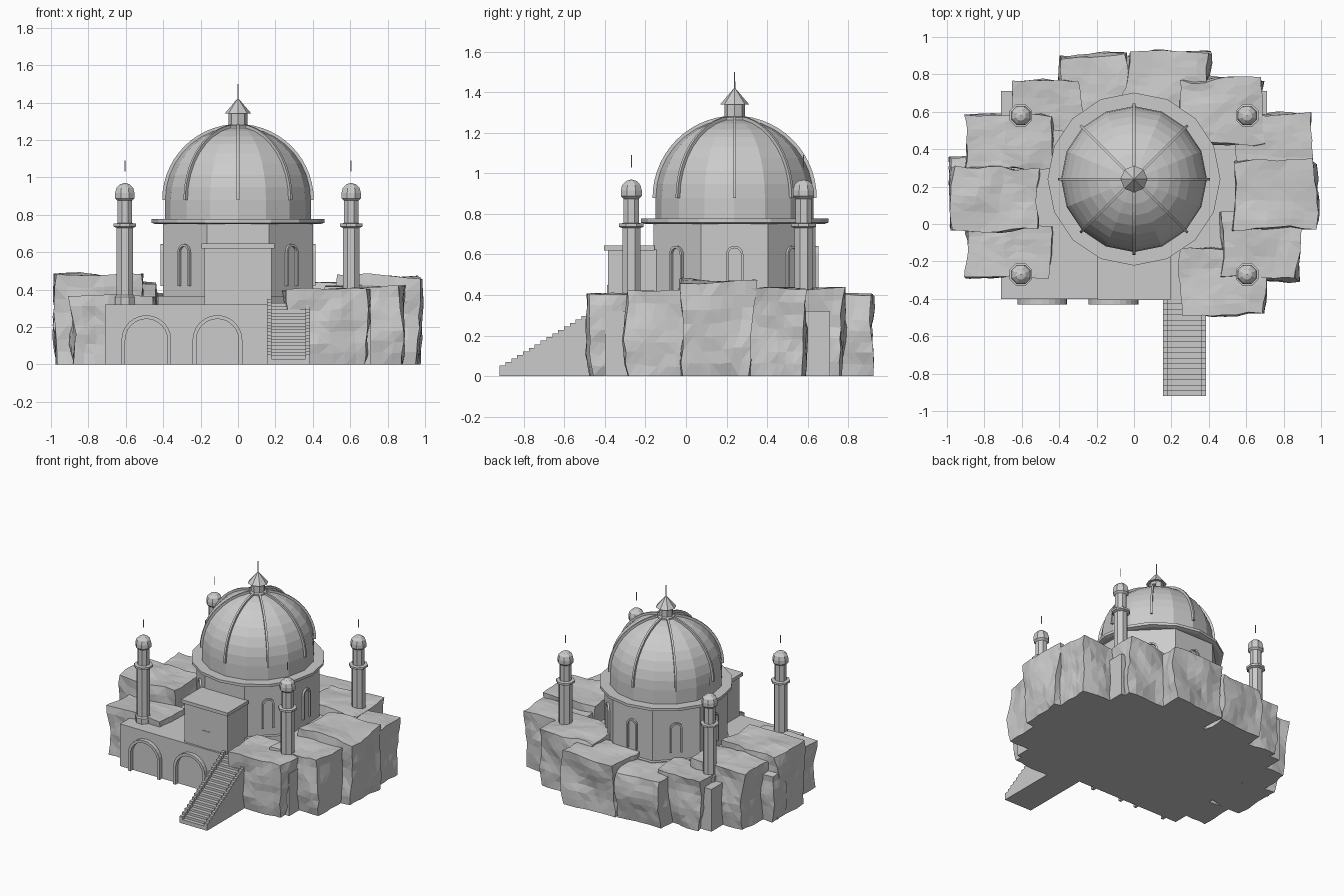
import bpy, bmesh
from math import sin, cos, pi, radians
from mathutils import Matrix, Vector, noise

if "Cube" in bpy.data.objects:
    bpy.data.objects.remove(bpy.data.objects["Cube"])

stone = bpy.data.materials.new("grey_stone")
stone.use_nodes = True
GREY = (0.6, 0.6, 0.6, 1)
stone.diffuse_color = GREY
stone.node_tree.nodes["Principled BSDF"].inputs["Base Color"].default_value = GREY


def finish(name, bm):
    bmesh.ops.recalc_face_normals(bm, faces=bm.faces)
    mesh = bpy.data.meshes.new(name)
    bm.to_mesh(mesh)
    bm.free()
    mesh.materials.append(stone)
    obj = bpy.data.objects.new(name, mesh)
    bpy.context.collection.objects.link(obj)
    return obj


def box(name, x0, x1, y0, y1, z0, z1):
    bm = bmesh.new()
    bmesh.ops.create_cube(bm, size=1)
    for v in bm.verts:
        v.co = Vector(((x0 + x1) / 2 + v.co.x * (x1 - x0),
                       (y0 + y1) / 2 + v.co.y * (y1 - y0),
                       (z0 + z1) / 2 + v.co.z * (z1 - z0)))
    return finish(name, bm)


def lathe(name, profile, sides, x, y, turn=0.0):
    """Revolve (radius, height) points around a vertical axis."""
    bm = bmesh.new()
    rings = []
    for r, z in profile:
        angles = [turn + 2 * pi * i / sides for i in range(sides)]
        rings.append([bm.verts.new((x + r * cos(a), y + r * sin(a), z)) for a in angles])
    for low, high in zip(rings, rings[1:]):
        for i in range(sides):
            j = (i + 1) % sides
            bm.faces.new((low[i], low[j], high[j], high[i]))
    bm.faces.new(rings[0])
    bm.faces.new(rings[-1])
    bmesh.ops.remove_doubles(bm, verts=bm.verts, dist=1e-5)
    return finish(name, bm)


def prism(name, outline, depth, matrix):
    """Extrude an outline in the local XZ plane along local Y."""
    bm = bmesh.new()
    face = bm.faces.new([bm.verts.new((u, -depth / 2, v)) for u, v in outline])
    out = bmesh.ops.extrude_face_region(bm, geom=[face])
    new = [g for g in out["geom"] if isinstance(g, bmesh.types.BMVert)]
    bmesh.ops.translate(bm, verts=new, vec=(0, depth, 0))
    bmesh.ops.transform(bm, matrix=matrix, verts=bm.verts)
    return finish(name, bm)


def spin(angle):
    return Matrix.Rotation(angle, 4, "Z")


def arch_line(r, spring, n=12):
    arc = [(-r * cos(pi * i / n), spring + r * sin(pi * i / n)) for i in range(n + 1)]
    return [(-r, 0)] + arc + [(r, 0)]


def arch_frame(name, r, thick, spring, depth, matrix):
    outline = arch_line(r, spring) + arch_line(r - thick, spring)[::-1]
    return prism(name, outline, depth, matrix)


def rock(name, x0, x1, y0, y1, top, seed):
    """Craggy block: a gridded cube pushed about by two scales of noise."""
    bm = bmesh.new()
    bmesh.ops.create_cube(bm, size=1)
    bmesh.ops.subdivide_edges(bm, edges=bm.edges, cuts=6, use_grid_fill=True)
    size = Vector((x1 - x0 - 0.02, y1 - y0 - 0.01, top - 0.01))
    mid = Vector(((x0 + x1) / 2, (y0 + y1) / 2, 0))
    for v in bm.verts:
        h = v.co.z + 0.5
        flare = 0.93 + 0.07 * min(1, h * 3)
        p = Vector((v.co.x * size.x * flare, v.co.y * size.y * flare, h * size.z))
        q = p + Vector((seed * 3.7, seed * 1.9, 0))
        shift = noise.noise_vector(q * 4) * 0.035 + noise.noise_vector(q * 11) * 0.014
        shift.z *= 0.6
        p += shift + mid
        p.z = 0 if h < 0.01 else max(p.z, 0.01)
        v.co = p
    bmesh.ops.triangulate(bm, faces=bm.faces)
    return finish(name, bm)


# Terrace with two blind arches
CY = 0.24
BASE = 0.32
box("terrace", -0.71, 0.71, -0.40, 0.71, 0, BASE)
for x in (-0.49, -0.11):
    arch_frame("terrace_arch", 0.133, 0.02, 0.13, 0.03,
               Matrix.Translation((x, -0.415, 0)))

# Octagonal hall, cornice and dome
eighth = pi / 8
lathe("hall_plinth", [(0.46, BASE), (0.46, 0.365)], 8, 0, CY, eighth)
lathe("hall", [(0.433, BASE), (0.433, 0.76)], 8, 0, CY, eighth)
lathe("cornice", [(0.44, 0.75), (0.462, 0.757), (0.462, 0.777)], 16, 0, CY)
R, SPRING = 0.39, 0.88
curve = [(R * cos(a), SPRING + R * sin(a)) for a in [pi / 2 * i / 9 for i in range(9)]]
lathe("dome", [(R, 0.77)] + curve + [(0, SPRING + R)], 16, 0, CY)

# Dome ribs
arcs = [pi / 2 * i / 14 for i in range(15)]
rib = [(0.405 * cos(a), SPRING + 0.405 * sin(a)) for a in arcs]
rib += [(0.375 * cos(a), SPRING + 0.375 * sin(a)) for a in reversed(arcs)]
for i in range(8):
    prism("dome_rib", rib, 0.014, Matrix.Translation((0, CY, 0)) @ spin(i * pi / 4))

# Lantern and spire
lathe("lantern", [(0.065, 1.26), (0.065, 1.275), (0.05, 1.28), (0.05, 1.34)], 8, 0, CY)
lathe("lantern_roof", [(0.072, 1.34), (0.004, 1.42)], 8, 0, CY)
lathe("spire", [(0.004, 1.41), (0.003, 1.50)], 6, 0, CY)

# Hall windows on every side but the porch
for i in range(8):
    if i == 0:
        continue
    place = Matrix.Translation((0, CY, 0)) @ spin(i * pi / 4)
    place = place @ Matrix.Translation((0, -0.403, 0.42))
    arch_frame("window_frame", 0.043, 0.012, 0.18, 0.022, place)

# Porch
box("porch", -0.18, 0.18, -0.385, -0.10, BASE, 0.625)
box("porch_roof", -0.195, 0.195, -0.405, -0.155, 0.62, 0.645)
box("porch_door", -0.035, 0.04, -0.389, -0.38, BASE, 0.45)


# Staircase with stepped side walls
def steps(name, x0, x1, drop, n=18):
    run, rise = 0.52 / n, 0.0175
    outline = [(-0.92, 0)]
    for i in range(n):
        z = 0.052 + i * rise - drop
        outline += [(-0.92 + i * run, z), (-0.92 + (i + 1) * run, z)]
    outline.append((-0.40, 0))
    prism(name, outline, x1 - x0, Matrix.Translation(((x0 + x1) / 2, 0, 0)) @ spin(pi / 2))


steps("stair_treads", 0.18, 0.36, 0.022)
steps("stair_wall_right", 0.155, 0.18, 0)
steps("stair_wall_left", 0.36, 0.385, 0)

# Four corner towers
cap = [(0.056 * cos(a), 0.917 + 0.053 * sin(a)) for a in [radians(d) for d in (0, 30, 60, 88)]]
shaft = [(0.056, BASE), (0.056, 0.36), (0.048, 0.37), (0.048, 0.73), (0.066, 0.737),
         (0.066, 0.752), (0.042, 0.755), (0.042, 0.875), (0.056, 0.888)]
for x in (-0.605, 0.605):
    for y in (-0.27, 0.58):
        lathe("tower", shaft + cap, 8, x, y, eighth)
        lathe("tower_spike", [(0.003, 1.03), (0.003, 1.09)], 6, x, y)

# Surrounding rocks: x range, y range, top
ROCKS = [
    (-0.90, -0.43, 0.29, 0.58, 0.45), (-0.98, -0.51, -0.04, 0.31, 0.49),
    (-0.90, -0.44, -0.29, 0.00, 0.37), (-0.99, -0.70, 0.18, 0.36, 0.36),
    (-0.65, -0.28, 0.50, 0.77, 0.38), (-0.40, -0.03, 0.55, 0.90, 0.36),
    (-0.05, 0.41, 0.60, 0.92, 0.41), (0.25, 0.69, 0.43, 0.78, 0.44),
    (0.54, 0.95, 0.26, 0.60, 0.44), (0.53, 0.98, -0.03, 0.34, 0.48),
    (0.44, 0.90, -0.29, 0.07, 0.43), (0.24, 0.70, -0.49, -0.12, 0.41),
]
for number, spec in enumerate(ROCKS):
    rock("rock", *spec, number + 1)
